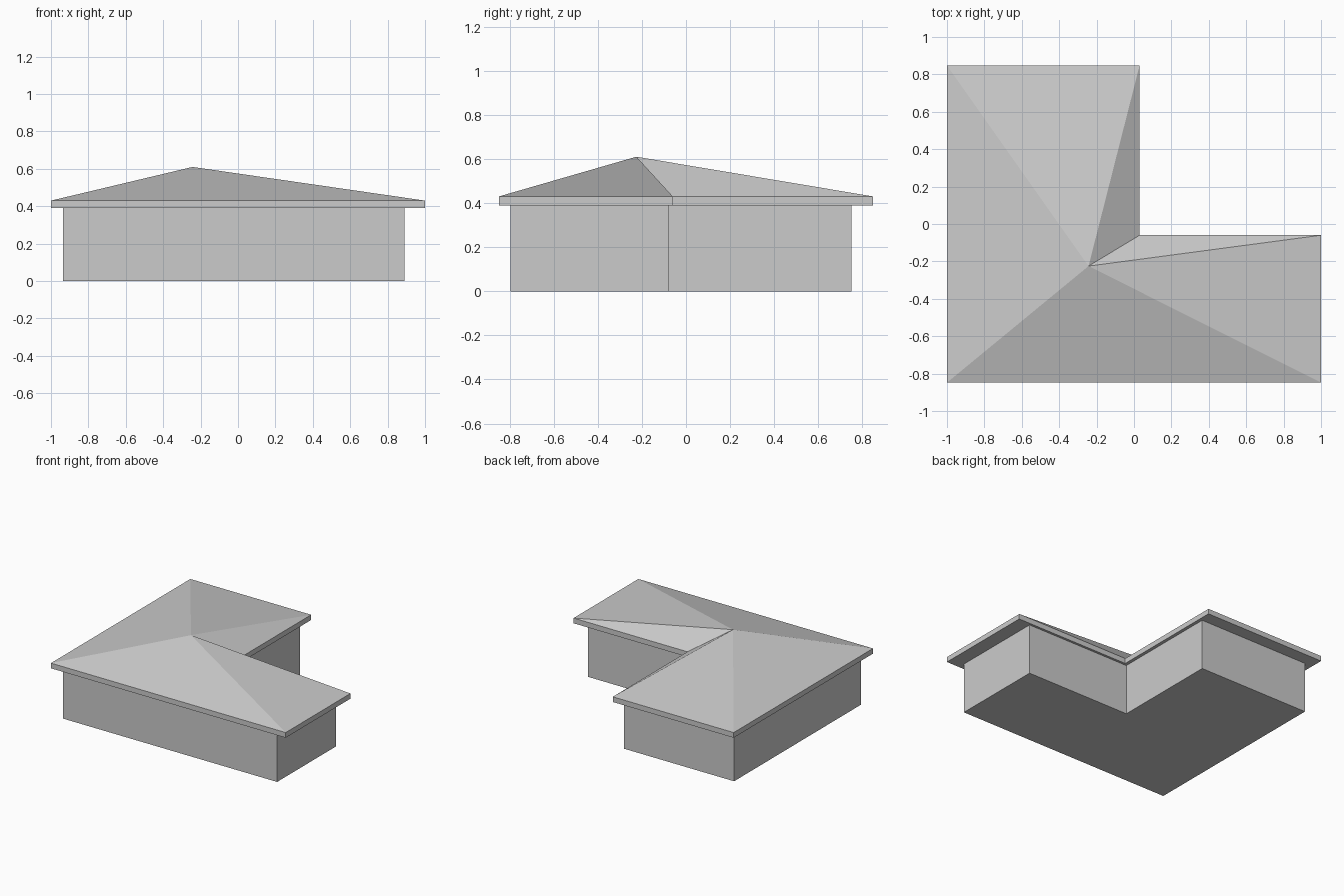
import bpy
import bmesh

cube = bpy.data.objects.get("Cube")
if cube:
    bpy.data.objects.remove(cube, do_unlink=True)

grey = bpy.data.materials.new("light_grey")
grey.use_nodes = True
colour = (0.6, 0.6, 0.6, 1)
grey.diffuse_color = colour
grey.node_tree.nodes["Principled BSDF"].inputs["Base Color"].default_value = colour


def l_outline(left, right, front, back, inner_x, inner_y):
    """Counter-clockwise L plan with its notch at the back, +x corner."""
    return [(left, front), (right, front), (right, inner_y),
            (inner_x, inner_y), (inner_x, back), (left, back)]


def l_block(name, outline, bottom, top, apex=None):
    """Extrude an outline; an apex turns the top into a fan of roof slopes."""
    bm = bmesh.new()
    low = [bm.verts.new((x, y, bottom)) for x, y in outline]
    high = [bm.verts.new((x, y, top)) for x, y in outline]
    bm.faces.new(low[::-1])
    peak = bm.verts.new(apex) if apex else None
    for i in range(len(outline)):
        j = (i + 1) % len(outline)
        bm.faces.new((low[i], low[j], high[j], high[i]))
        if peak:
            bm.faces.new((high[i], high[j], peak))
    if not peak:
        bm.faces.new(high)
    mesh = bpy.data.meshes.new(name)
    bm.to_mesh(mesh)
    bm.free()
    mesh.materials.append(grey)
    obj = bpy.data.objects.new(name, mesh)
    bpy.context.collection.objects.link(obj)
    return obj


# Walls
l_block("walls", l_outline(-0.935, 0.89, -0.795, 0.75, 0.005, -0.078), 0, 0.39)

# Overhanging eaves and roof slopes meeting at one peak
l_block("roof", l_outline(-1, 1, -0.848, 0.848, 0.03, -0.06), 0.39, 0.43,
        apex=(-0.243, -0.225, 0.61))
